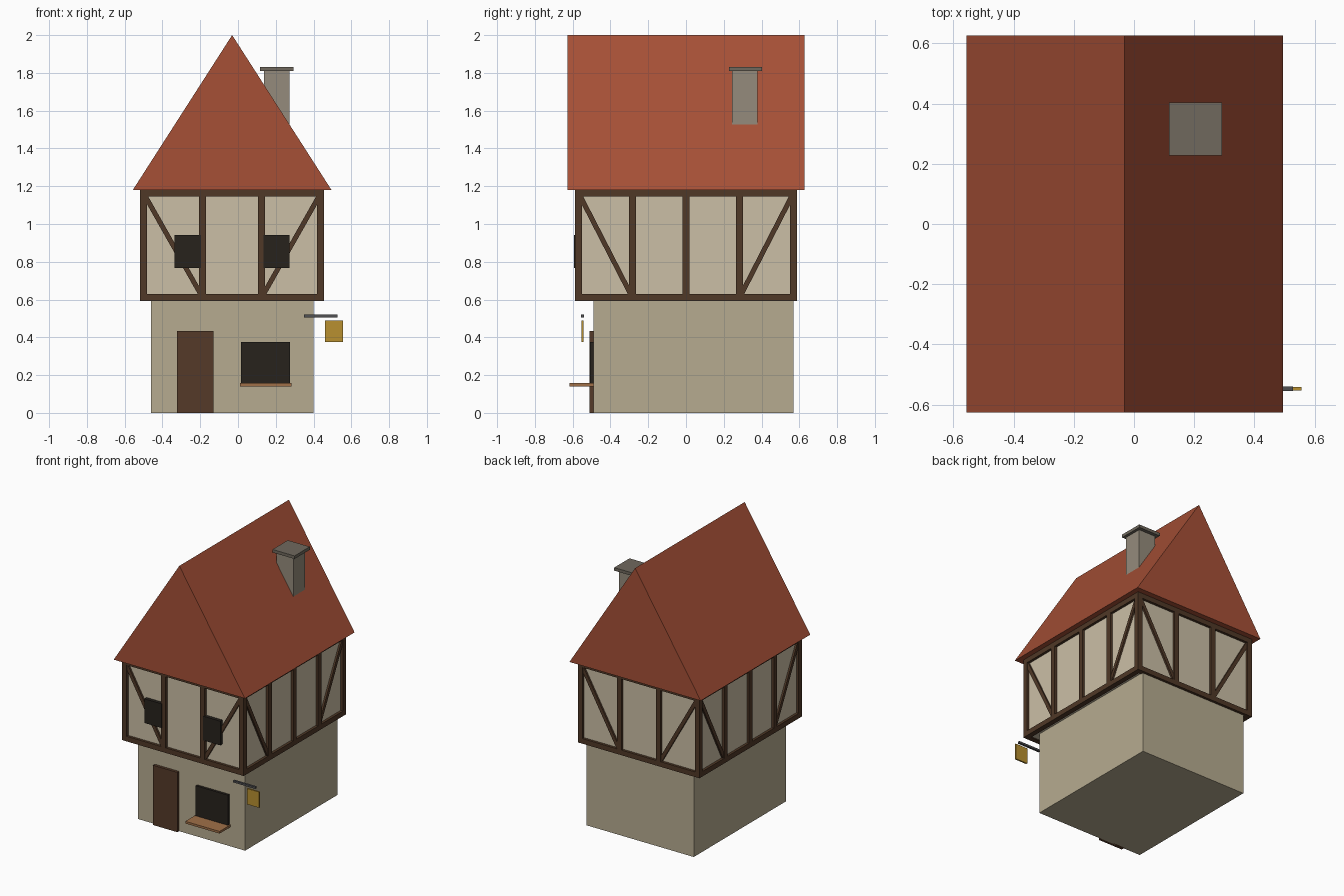
import bpy, math
from mathutils import Vector

if "Cube" in bpy.data.objects:
    bpy.data.objects.remove(bpy.data.objects["Cube"])

def mat(name, *rgb):
    m = bpy.data.materials.new(name)
    m.diffuse_color = (*rgb, 1)
    m.use_nodes = True
    m.node_tree.nodes["Principled BSDF"].inputs["Base Color"].default_value = m.diffuse_color
    return m

STONE = mat("ground_plaster", .47, .41, .28)
PLASTER = mat("upper_plaster", .60, .52, .38)
TIMBER = mat("timber", .08, .04, .02)
ROOF = mat("roof_tile", .38, .08, .037)
DOOR = mat("door_wood", .09, .042, .022)
GLASS = mat("dark_glass", .02, .016, .012)
SHELF = mat("shelf_wood", .35, .16, .065)
IRON = mat("iron", .08, .08, .085)
GOLD = mat("sign_gold", .48, .28, .03)
CHIMNEY = mat("chimney_stone", .30, .26, .20)
CAP = mat("chimney_cap", .16, .14, .11)

def mesh(name, verts, faces, m):
    me = bpy.data.meshes.new(name)
    me.from_pydata(verts, [], faces)
    me.materials.append(m)
    ob = bpy.data.objects.new(name, me)
    bpy.context.collection.objects.link(ob)
    return ob

BOX = [(0, 1, 3, 2), (4, 6, 7, 5), (0, 4, 5, 1), (2, 3, 7, 6), (0, 2, 6, 4), (1, 5, 7, 3)]

def box(name, xs, ys, zs, m):
    return mesh(name, [(x, y, z) for x in xs for y in ys for z in zs], BOX, m)

def beam(name, a, b, w, normal):
    # square bar from a to b, one side facing the wall normal
    a, b, n = Vector(a), Vector(b), Vector(normal)
    s = (b - a).normalized().cross(n) * w / 2
    n = n * w / 2
    return mesh(name, [p + s * i + n * j for p in (a, b) for i in (-1, 1) for j in (-1, 1)], BOX, TIMBER)

CX = -0.031                     # house axis
HX, HY = 0.469, 0.568           # upper wall half sizes
Z0, Z1, W = 0.611, 1.163, 0.037 # rail heights, timber width

# walls
box("ground_floor", (-.46, .40), (-.49, .568), (0, .605), STONE)
box("upper_floor", (CX - HX, CX + HX), (-HY, HY), (.598, 1.185), PLASTER)

# timber frame: rails, studs and braces on each wall
def frame(side, p, q, bays, normal):
    p, q = Vector(p), Vector(q)
    along = (q - p).normalized() * W / 2
    up = lambda v, z: Vector((v.x, v.y, z))
    for label, z in (("sill", Z0), ("top", Z1)):
        beam(f"{side}_{label}_rail", up(p - along, z), up(q + along, z), W, normal)
    for i in range(1, bays):
        c = p.lerp(q, i / bays)
        beam(f"{side}_stud", up(c, Z0), up(c, Z1), W, normal)
    for outer, inner in ((p, p.lerp(q, 1 / bays)), (q, q.lerp(p, 1 / bays))):
        beam(f"{side}_brace", up(outer, Z1), up(inner, Z0), .026, normal)

L, R = CX - HX, CX + HX
frame("front", (L, -HY, 0), (R, -HY, 0), 3, (0, -1, 0))
frame("back", (L, HY, 0), (R, HY, 0), 3, (0, 1, 0))
frame("left", (L, -HY, 0), (L, HY, 0), 4, (-1, 0, 0))
frame("right", (R, -HY, 0), (R, HY, 0), 4, (1, 0, 0))
for x in (L, R):
    for y in (-HY, HY):
        beam("corner_post", (x, y, Z0), (x, y, Z1), W, (0, 1, 0))

# gabled roof
RX, RY = .526, .627
profile = [(CX - RX, 1.18), (CX + RX, 1.18), (CX, 2.0)]
mesh("roof", [(x, y, z) for y in (-RY, RY) for x, z in profile],
     [(0, 1, 2), (5, 4, 3), (0, 3, 4, 1), (1, 4, 5, 2), (2, 5, 3, 0)], ROOF)

# chimney
box("chimney", (.137, .273), (.243, .378), (1.4, 1.815), CHIMNEY)
box("chimney_cap", (.117, .293), (.228, .403), (1.81, 1.832), CAP)

# openings
for s in (-1, 1):
    c = CX + s * .235
    box("upper_window", (c - .069, c + .069), (-.593, -.56), (.768, .943), GLASS)
box("door", (-.323, -.129), (-.51, -.48), (0, .433), DOOR)
box("shop_window", (.017, .275), (-.508, -.48), (.15, .375), GLASS)
box("shop_counter", (.01, .284), (-.617, -.487), (.141, .157), SHELF)

# hanging sign
box("sign_bracket", (.35, .528), (-.555, -.54), (.506, .52), IRON)
box("sign_board", (.46, .557), (-.553, -.542), (.376, .49), GOLD)
